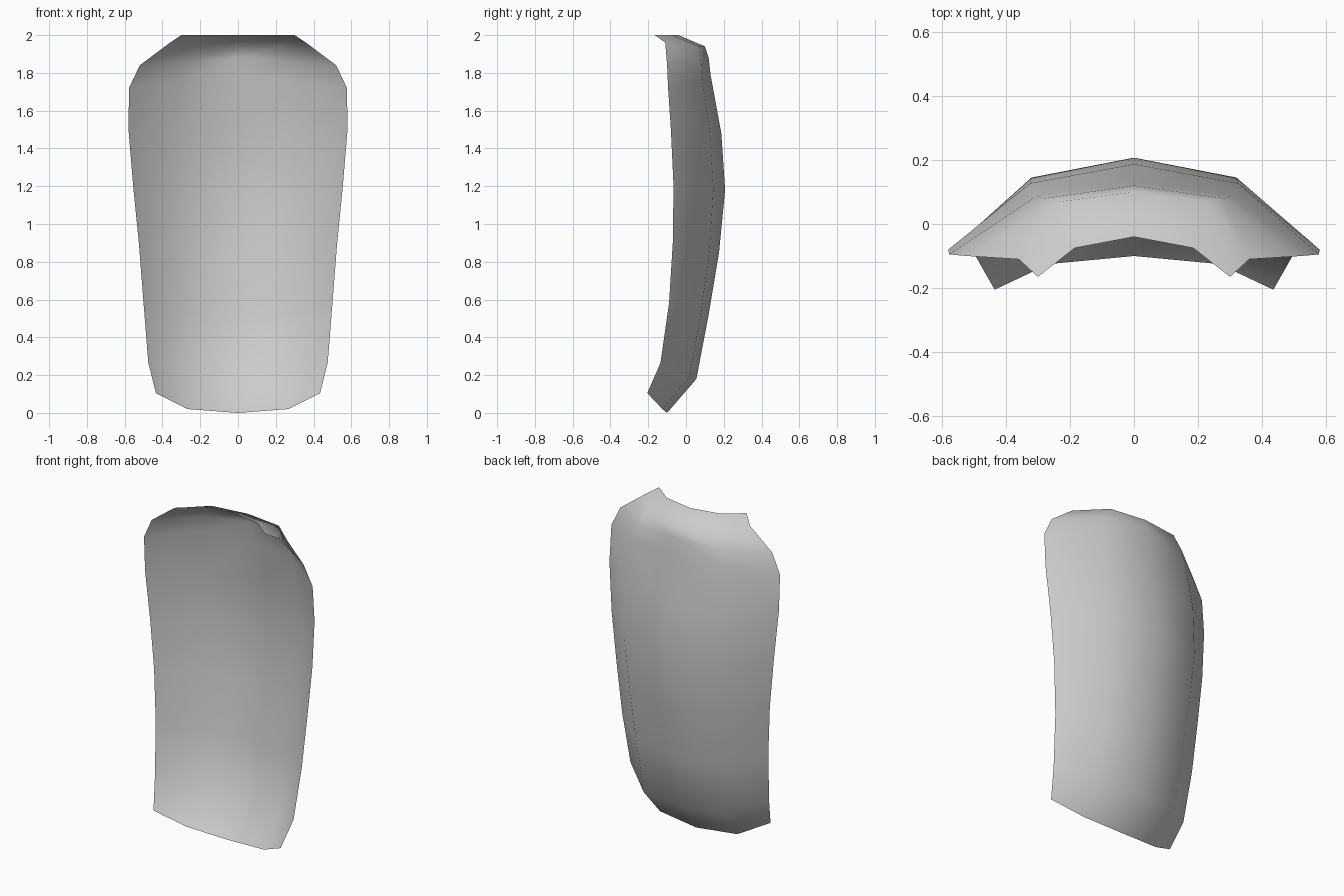
import bpy
import bmesh

cube = bpy.data.objects.get("Cube")
if cube:
    bpy.data.objects.remove(cube, do_unlink=True)


def make_material(name, colour):
    material = bpy.data.materials.new(name)
    material.use_nodes = True
    material.diffuse_color = colour
    shader = material.node_tree.nodes["Principled BSDF"]
    shader.inputs["Base Color"].default_value = colour
    return material


# Lengthwise profiles of the left half, bottom to top: the spine lies on
# the mirror plane (y, z), the crease and the rim bow outward (x, y, z)
spine = [(-.1, 0), (.055, .18), (.12, .52), (.175, .85), (.207, 1.18),
         (.187, 1.48), (.13, 1.79), (.12, 1.88), (.1, 1.94), (-.04, 2)]
crease = [(.265, -.125, .02), (.275, .02, .19), (.285, .08, .53),
          (.3, .125, .86), (.32, .145, 1.18), (.325, .127, 1.48),
          (.305, .087, 1.76), (.28, .08, 1.86), (.23, .07, 1.94),
          (.185, -.075, 2)]
rim = [(.435, -.205, .105), (.475, -.135, .265), (.5, -.09, .58),
       (.525, -.07, .9), (.555, -.066, 1.2), (.58, -.08, 1.5),
       (.577, -.095, 1.72), (.52, -.1, 1.84), (.36, -.11, 1.96),
       (.3, -.165, 2)]


def mirrored(profile):
    return [(-x, y, z) for x, y, z in profile]


def build_shell(name, profiles, material):
    """Loft a thin open sheet across neighbouring profiles."""
    bm = bmesh.new()
    columns = [[bm.verts.new(point) for point in profile]
               for profile in profiles]
    for left, right in zip(columns, columns[1:]):
        for row in range(len(left) - 1):
            bm.faces.new((left[row], right[row],
                          right[row + 1], left[row + 1]))
    for face in bm.faces:
        face.smooth = True
    mesh = bpy.data.meshes.new(name)
    bm.to_mesh(mesh)
    bm.free()
    mesh.materials.append(material)
    shell = bpy.data.objects.new(name, mesh)
    bpy.context.collection.objects.link(shell)
    return shell


# Curved backrest shell, concave toward the front
centre = [(0, y, z) for y, z in spine]
build_shell("backrest_shell",
            [mirrored(rim), mirrored(crease), centre, crease, rim],
            make_material("light grey", (.6, .6, .6, 1)))
